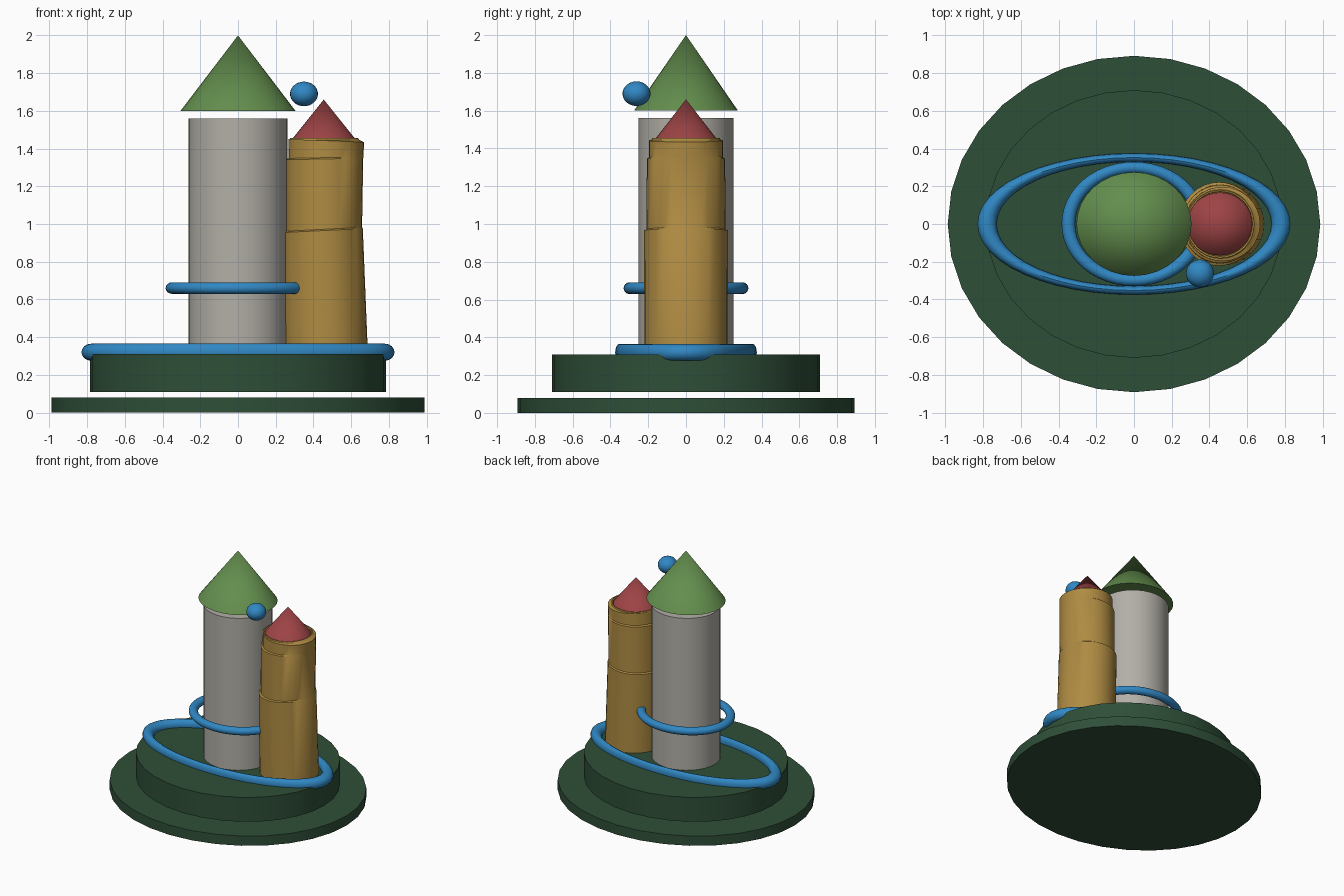
import bpy
import bmesh
from math import sin, cos, pi, radians

cube = bpy.data.objects.get("Cube")
if cube:
    bpy.data.objects.remove(cube)


def material(name, rgb):
    mat = bpy.data.materials.new(name)
    mat.use_nodes = True
    mat.diffuse_color = (*rgb, 1)
    mat.node_tree.nodes["Principled BSDF"].inputs["Base Color"].default_value = (*rgb, 1)
    return mat


DARK_GREEN = material("dark green", (0.028, 0.078, 0.040))
GREEN = material("leaf green", (0.125, 0.270, 0.075))
GREY = material("warm grey", (0.450, 0.430, 0.390))
OCHRE = material("ochre", (0.430, 0.260, 0.055))
RED = material("brick red", (0.340, 0.057, 0.060))
BLUE = material("bright blue", (0.030, 0.245, 0.550))


def finish(name, mat):
    """Name, colour and smooth the active object."""
    obj = bpy.context.object
    obj.name = obj.data.name = name
    obj.data.materials.append(mat)
    bpy.ops.object.transform_apply(location=False, rotation=False, scale=True)
    bpy.ops.object.shade_smooth_by_angle(angle=radians(35))
    return obj


def drum(name, mat, rx, ry, z0, z1, x=0, tip=1):
    """Oval cylinder, or a cone when tip is 0."""
    bpy.ops.mesh.primitive_cone_add(vertices=32, radius1=1, radius2=tip, depth=z1 - z0,
                                    location=(x, 0, (z0 + z1) / 2))
    bpy.context.object.scale = (rx, ry, 1)
    finish(name, mat)


def hoop(name, mat, major, minor, z, squash, flat):
    """Ring squeezed to an oval."""
    bpy.ops.mesh.primitive_torus_add(major_radius=major, minor_radius=minor, location=(0, 0, z),
                                     major_segments=48, minor_segments=16)
    bpy.context.object.scale = (1, squash, flat)
    finish(name, mat)


def loft(name, mat, rings, sides=32):
    """Skin oval rings (z, centre x, x radius, y radius, rise towards +x)."""
    bm = bmesh.new()
    loops = []
    for z, cx, rx, ry, rise in rings:
        angles = [2 * pi * i / sides for i in range(sides)]
        loops.append([bm.verts.new((cx + rx * cos(a), ry * sin(a), z + rise * cos(a)))
                      for a in angles])
    for low, high in zip(loops, loops[1:]):
        for i in range(sides):
            j = (i + 1) % sides
            bm.faces.new((low[i], low[j], high[j], high[i]))
    bm.faces.new(loops[0][::-1])
    bm.faces.new(loops[-1])
    mesh = bpy.data.meshes.new(name)
    bm.to_mesh(mesh)
    bm.free()
    obj = bpy.data.objects.new(name, mesh)
    bpy.context.collection.objects.link(obj)
    bpy.ops.object.select_all(action="DESELECT")
    obj.select_set(True)
    bpy.context.view_layer.objects.active = obj
    finish(name, mat)


# Stepped base
drum("base_disc", DARK_GREEN, 0.988, 0.892, 0, 0.08)
drum("upper_base", DARK_GREEN, 0.786, 0.71, 0.11, 0.31)

# Main tower with its floating roof
drum("main_tower", GREY, 0.262, 0.252, 0.31, 1.56)
drum("main_roof", GREEN, 0.305, 0.275, 1.6, 2.0, tip=0)

# Leaning side tower: lower sleeve, middle sleeve, collar and recessed rim
loft("side_tower", OCHRE, [
    (0.31, 0.467, 0.222, 0.22, 0),
    (0.965, 0.451, 0.211, 0.222, 0.01),
    (0.972, 0.456, 0.202, 0.21, 0.01),
    (1.345, 0.459, 0.205, 0.207, 0.004),
    (1.352, 0.466, 0.199, 0.197, 0.004),
    (1.442, 0.469, 0.2, 0.197, -0.008),
    (1.446, 0.459, 0.184, 0.183, 0),
    (1.455, 0.457, 0.18, 0.18, 0),
    (1.453, 0.457, 0.172, 0.172, 0),
    (1.435, 0.457, 0.17, 0.17, 0),
])
drum("side_roof", RED, 0.172, 0.167, 1.445, 1.66, x=0.455, tip=0)

# Blue rings and ball
hoop("base_ring", BLUE, 0.78, 0.05, 0.32, 0.452, 0.9)
hoop("tower_ring", BLUE, 0.348, 0.036, 0.66, 0.86, 0.86)
bpy.ops.mesh.primitive_uv_sphere_add(segments=24, ring_count=16, radius=0.074,
                                     location=(0.35, -0.262, 1.69))
bpy.context.object.scale.z = 0.88
finish("floating_ball", BLUE)
